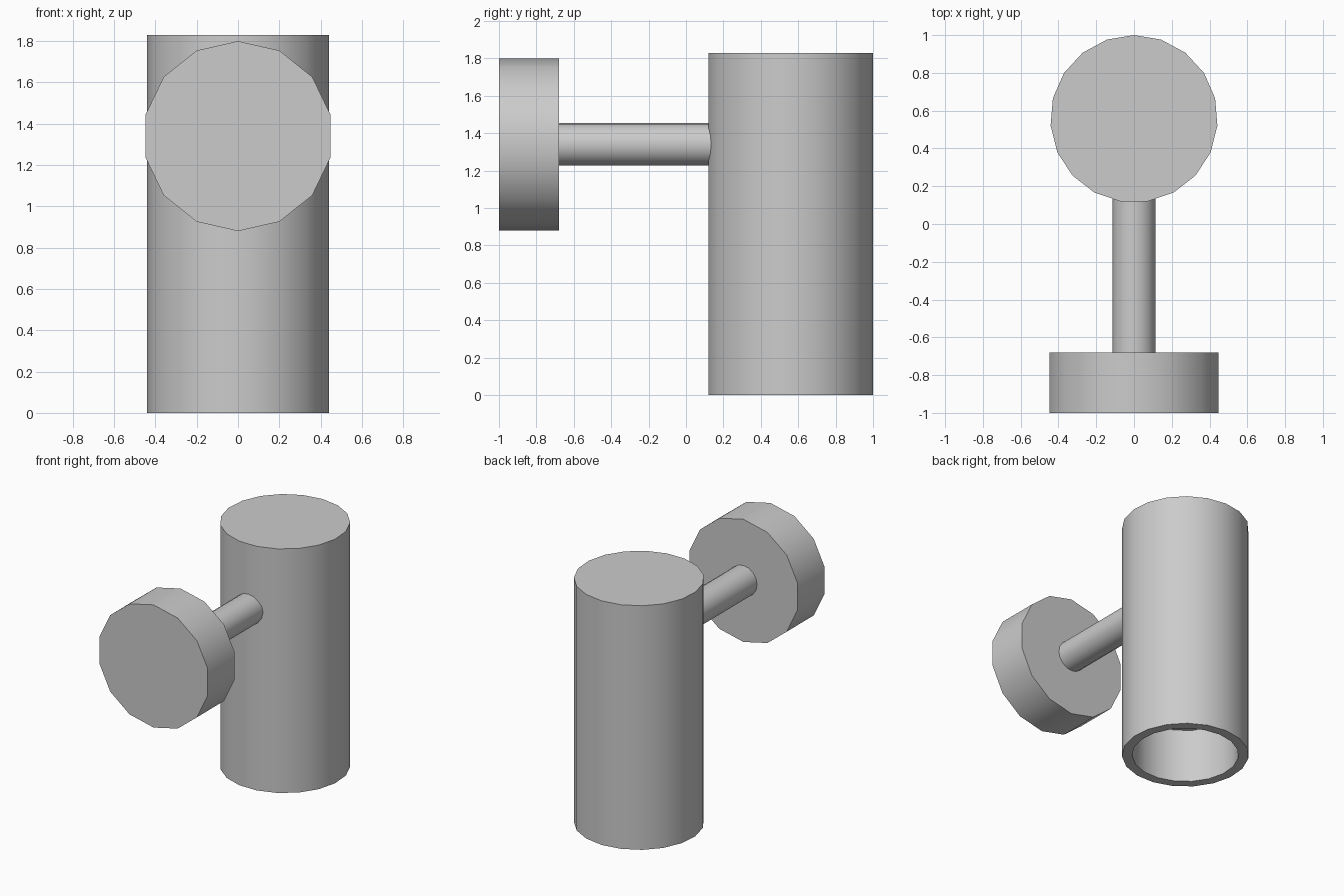
import bpy, bmesh
from math import sin, cos, pi, radians

if "Cube" in bpy.data.objects:
    bpy.data.objects.remove(bpy.data.objects["Cube"])


def turned(name, sides, rings, location, rotation=(0, 0, 0)):
    """Skin a stack of (radius, height) rings and cap both ends."""
    bm = bmesh.new()
    loops = [[bm.verts.new((r * sin(2 * pi * i / sides), r * cos(2 * pi * i / sides), h))
              for i in range(sides)] for r, h in rings]
    for a, b in zip(loops, loops[1:]):
        for i in range(sides):
            j = (i + 1) % sides
            bm.faces.new((a[i], a[j], b[j], b[i]))
    bm.faces.new(loops[0])
    bm.faces.new(loops[-1])
    bmesh.ops.recalc_face_normals(bm, faces=bm.faces)
    mesh = bpy.data.meshes.new(name)
    bm.to_mesh(mesh)
    bm.free()
    obj = bpy.data.objects.new(name, mesh)
    obj.location, obj.rotation_euler = location, rotation
    bpy.context.collection.objects.link(obj)
    bpy.ops.object.select_all(action='DESELECT')
    obj.select_set(True)
    bpy.context.view_layer.objects.active = obj
    bpy.ops.object.shade_smooth_by_angle(angle=radians(30))
    return obj


ARM_Z = 1.34
FORWARD = (pi / 2, 0, 0)  # turns the stacking axis to -y

# Lamp housing: closed top, recessed opening underneath
turned("lamp_housing", 19, [(0.372, 0.41), (0.372, 0), (0.443, 0), (0.443, 1.83)],
       (0, 0.557, 0))

# Round wall plate
turned("wall_plate", 14, [(0.46, 0.68), (0.46, 1.0)], (0, 0, ARM_Z), FORWARD)

# Arm joining the plate to the housing
turned("support_arm", 16, [(0.114, -0.17), (0.114, 0.69)], (0, 0, ARM_Z), FORWARD)
